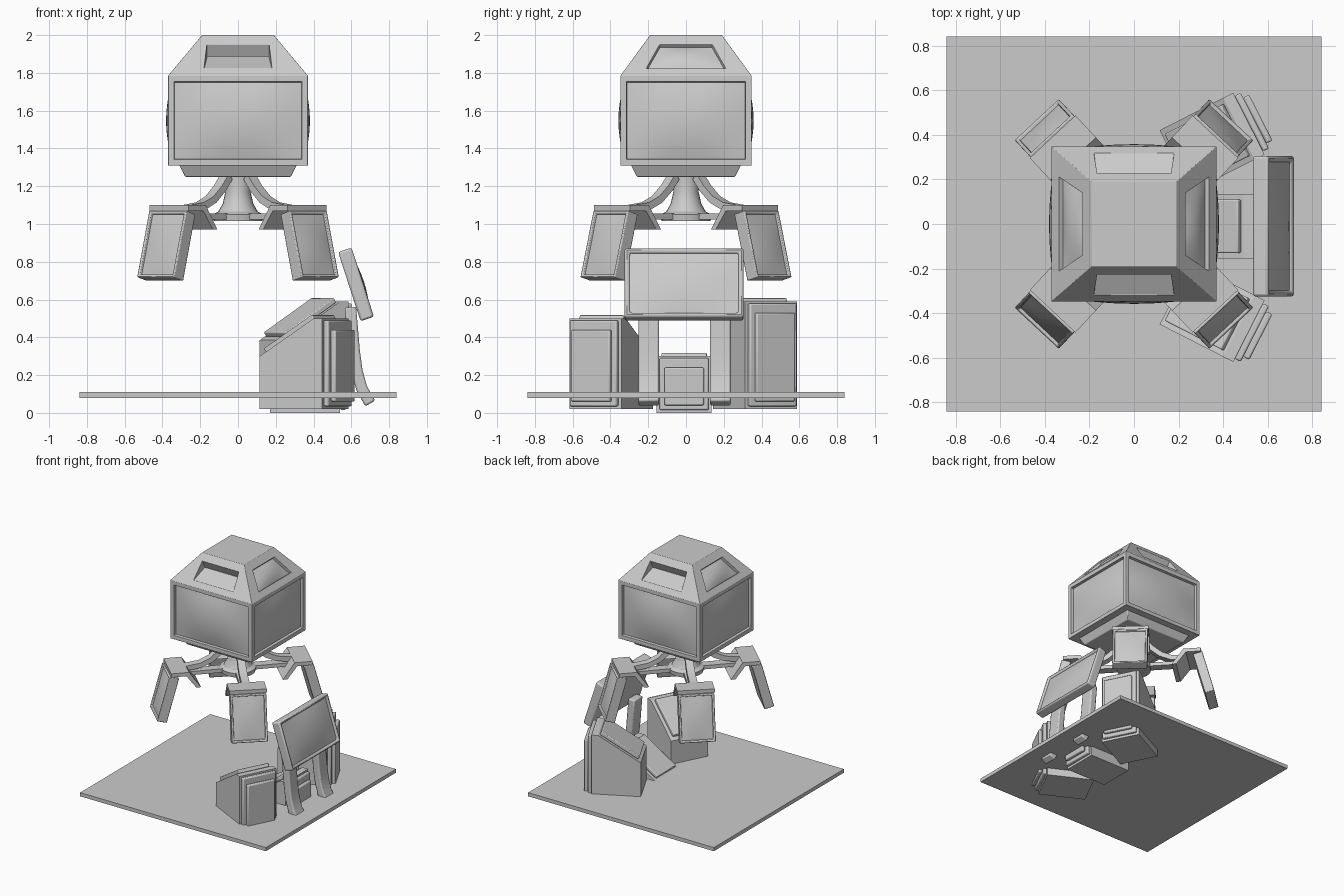
import bpy, bmesh, math
from math import radians, cos, sin, pi
from mathutils import Matrix, Vector

cube = bpy.data.objects.get("Cube")
if cube:
    bpy.data.objects.remove(cube, do_unlink=True)

grey = bpy.data.materials.new("plain grey")
grey.use_nodes = True
GREY = (0.6, 0.6, 0.6, 1)
grey.diffuse_color = GREY
grey.node_tree.nodes["Principled BSDF"].inputs["Base Color"].default_value = GREY


def finish(name, bm, matrix=None, bevel=0, segments=2):
    """Turn a bmesh into a shaded object."""
    mesh = bpy.data.meshes.new(name)
    if matrix:
        bm.transform(matrix)
    bm.to_mesh(mesh)
    bm.free()
    mesh.materials.append(grey)
    ob = bpy.data.objects.new(name, mesh)
    bpy.context.collection.objects.link(ob)
    if bevel:
        mod = ob.modifiers.new("soft edges", 'BEVEL')
        mod.width, mod.segments, mod.limit_method = bevel, segments, 'ANGLE'
        mod.angle_limit = radians(35)
    bpy.ops.object.select_all(action='DESELECT')
    ob.select_set(True)
    bpy.context.view_layer.objects.active = ob
    bpy.ops.object.shade_smooth_by_angle(angle=radians(30))
    return ob


def loft(bm, rings):
    """Skin equal-length rings and cap both ends."""
    loops = [[bm.verts.new(p) for p in ring] for ring in rings]
    n = len(loops[0])
    for a, b in zip(loops, loops[1:]):
        for i in range(n):
            bm.faces.new((a[i], a[(i + 1) % n], b[(i + 1) % n], b[i]))
    bm.faces.new(loops[0])
    bm.faces.new(loops[-1])
    bmesh.ops.recalc_face_normals(bm, faces=bm.faces)


def rect(hx, hy, z):
    return [(-hx, -hy, z), (hx, -hy, z), (hx, hy, z), (-hx, hy, z)]


def circle(r, z, n=24):
    return [(r * cos(2 * pi * i / n), r * sin(2 * pi * i / n), z) for i in range(n)]


def bulged_screen(bm, face, depth, bulge, steps=8):
    """Sink a four-sided face and replace it with a domed patch."""
    bmesh.ops.inset_individual(bm, faces=[face], thickness=0.004, depth=-depth)
    face.normal_update()
    normal = face.normal.copy()
    a, b, c, d = [v.co.copy() for v in face.verts]
    bmesh.ops.delete(bm, geom=[face], context='FACES_ONLY')
    grid = []
    for j in range(steps + 1):
        t = j / steps
        row = []
        for i in range(steps + 1):
            s = i / steps
            p = a.lerp(b, s).lerp(d.lerp(c, s), t)
            row.append(bm.verts.new(p + normal * bulge * 16 * s * (1 - s) * t * (1 - t)))
        grid.append(row)
    for j in range(steps):
        for i in range(steps):
            bm.faces.new((grid[j][i], grid[j][i + 1], grid[j + 1][i + 1], grid[j + 1][i]))


def extrude(name, profile, width, matrix=None, bevel=0):
    """Extrude an x-z outline along y, centred."""
    bm = bmesh.new()
    loft(bm, [[(x, s * width / 2, z) for x, z in profile] for s in (-1, 1)])
    return finish(name, bm, matrix, bevel)


def ribbon(path, thickness):
    """Outline of a bent strip following an x-z path."""
    pts = [Vector(p) for p in path]
    left, right = [], []
    for i, p in enumerate(pts):
        d = (pts[min(i + 1, len(pts) - 1)] - pts[max(i - 1, 0)]).normalized()
        off = Vector((-d.y, d.x)) * thickness / 2
        left.append(p + off)
        right.append(p - off)
    return left + right[::-1]


def box(name, x, y, z, matrix=None, bevel=0):
    """Box from (low, high) ranges."""
    profile = [(x[0], z[0]), (x[1], z[0]), (x[1], z[1]), (x[0], z[1])]
    shift = Matrix.Translation((0, sum(y) / 2, 0))
    return extrude(name, profile, y[1] - y[0], (matrix or Matrix()) @ shift, bevel)


def monitor(name, depth, width, height, frame, bulge, matrix, bevel):
    """Panel with a framed, domed screen on its local +x side."""
    bm = bmesh.new()
    bmesh.ops.create_cube(bm, size=1)
    bm.transform(Matrix.Diagonal((depth, width, height, 1)))
    bm.normal_update()
    face = max(bm.faces, key=lambda f: f.normal.x)
    bmesh.ops.inset_individual(bm, faces=[face], thickness=frame)
    bulged_screen(bm, face, 0.015, bulge)
    return finish(name, bm, matrix, bevel)


def console(name, origin, angle, width, base, low, high):
    """Desk: sloped top rising to an end with stepped panels."""
    m = Matrix.Translation((*origin, 0)) @ Matrix.Rotation(angle, 4, 'Z')
    m = m @ Matrix.Translation((0, width / 2, 0))
    extrude(name + "_body", [(0, base), (0, low), (0.32, high), (0.37, high), (0.37, base)], width, m)
    # raised plate on the slope
    slope = Vector((0.32, high - low)).normalized()
    up = Vector((-slope.y, slope.x)) * 0.03
    start, end = Vector((0, low)) + slope * 0.03, Vector((0.32, high)) - slope * 0.01
    extrude(name + "_desk_plate", [start, end, end + up, start + up], width - 0.05, m, 0.006)
    # stepped end panels
    for i, (inset, x) in enumerate(((0.015, 0.37), (0.04, 0.4))):
        box(f"{name}_end_panel_{i + 1}", (x, x + 0.03), (inset - width / 2, width / 2 - inset),
            (base + inset, high + 0.02 - 2 * inset), m, 0.008)


# Floor slab
box("floor", (-0.84, 0.84), (-0.84, 0.84), (0.08, 0.11))

# Hanging head: box with four domed screens and a roof with four windows
bm = bmesh.new()
loft(bm, [rect(0.37, 0.347, 1.31), rect(0.37, 0.347, 1.785), rect(0.19, 0.19, 2.0)])
bm.normal_update()
sides = [f for f in bm.faces if abs(f.normal.z) < 0.1]
roof = [f for f in bm.faces if 0.1 < f.normal.z < 0.9]
for f in sides:
    bmesh.ops.inset_individual(bm, faces=[f], thickness=0.045)
    bulged_screen(bm, f, 0.022, 0.033)
for f in roof:
    axis = 0 if abs(f.normal.x) > 0.3 else 1
    sign = 1 if f.normal[axis] > 0 else -1
    foot = (0.37, 0.347)[axis]
    bmesh.ops.inset_individual(bm, faces=[f], thickness=0.04)
    widths = ((0.21, 0.14), (0.18, 0.165))[axis]
    for v in f.verts:
        top = v.co.z > 1.88
        v.co.z = 1.95 if top else 1.825
        v.co[axis] = sign * (foot - (foot - 0.19) * (v.co.z - 1.785) / 0.215)
        v.co[1 - axis] = math.copysign(widths[top], v.co[1 - axis])
    f.normal_update()
    if axis == 0:
        bulged_screen(bm, f, 0.022, 0.02)
    else:
        # hooded notch, deepest under the upper edge
        bmesh.ops.inset_individual(bm, faces=[f], thickness=0.002, depth=-0.003)
        for v in f.verts:
            if v.co.z > 1.88:
                v.co += Vector((0, -0.03 * sign, -0.06))
finish("head", bm, bevel=0.01)

bm = bmesh.new()
loft(bm, [rect(0.28, 0.26, 1.25), rect(0.315, 0.295, 1.32)])
finish("head_underside", bm, bevel=0.005)

# Neck with flared foot
bm = bmesh.new()
loft(bm, [circle(r, z) for r, z in ((0.13, 1.015), (0.135, 1.05), (0.105, 1.065), (0.08, 1.11),
                                    (0.067, 1.17), (0.072, 1.26))])
finish("neck", bm)

# Four diagonal arms with brackets and small monitors
arm_path = [(0.09, 1.25), (0.14, 1.19), (0.21, 1.13), (0.29, 1.095), (0.4, 1.08)]
bracket = [(0.535, 1.1), (0.4, 1.1), (0.31, 0.97), (0.345, 0.97), (0.42, 1.07), (0.535, 1.07)]
for side, sx in (("left", 1), ("right", -1)):
    for end, sy in (("front", -1), ("back", 1)):
        spin = Matrix.Rotation(math.atan2(sy * sin(radians(47)), sx * cos(radians(47))), 4, 'Z')
        tag = f"{end}_{side}"
        extrude("arm_" + tag, ribbon(arm_path, 0.04), 0.06, spin)
        box("strut_" + tag, (0.1, 0.37), (-0.035, 0.035), (1.025, 1.055), spin)
        extrude("bracket_" + tag, bracket, 0.28, spin)
        place = spin @ Matrix.Translation((0.557, 0, 0.885)) @ Matrix.Rotation(radians(-15), 4, 'Y')
        monitor("small_monitor_" + tag, 0.075, 0.27, 0.365, 0.022, 0.012, place, 0.005)

# Large leaning monitor on two curved legs
place = Matrix.Translation((0.625, -0.01, 0.68)) @ Matrix.Rotation(radians(-18), 4, 'Y')
monitor("large_monitor", 0.075, 0.63, 0.385, 0.034, 0.022, place, 0.014)
leg_path = [(0.595, 0.56), (0.605, 0.45), (0.615, 0.33), (0.63, 0.22), (0.655, 0.13), (0.7, 0.05)]
for side, y in (("front", -0.197), ("back", 0.182)):
    extrude("leg_" + side, ribbon(leg_path, 0.06), 0.11,
            Matrix.Translation((0, y, 0)), 0.01)

# Three consoles around the large monitor
tilt = radians(27)
console("front_console", (0.115, -0.45), -tilt, 0.31, 0.02, 0.3, 0.5)
console("back_console", (0.115 + 0.31 * sin(tilt), 0.42 - 0.31 * cos(tilt)), tilt, 0.31, 0.02, 0.385, 0.59)
# shift the back console so its outer inner-end corner mirrors the front one
for ob in bpy.data.objects:
    if ob.name.startswith("back_console"):
        ob.location.x -= 0.0
console("middle_console", (0.17, -0.155), 0, 0.29, 0.0, 0.1, 0.3)
